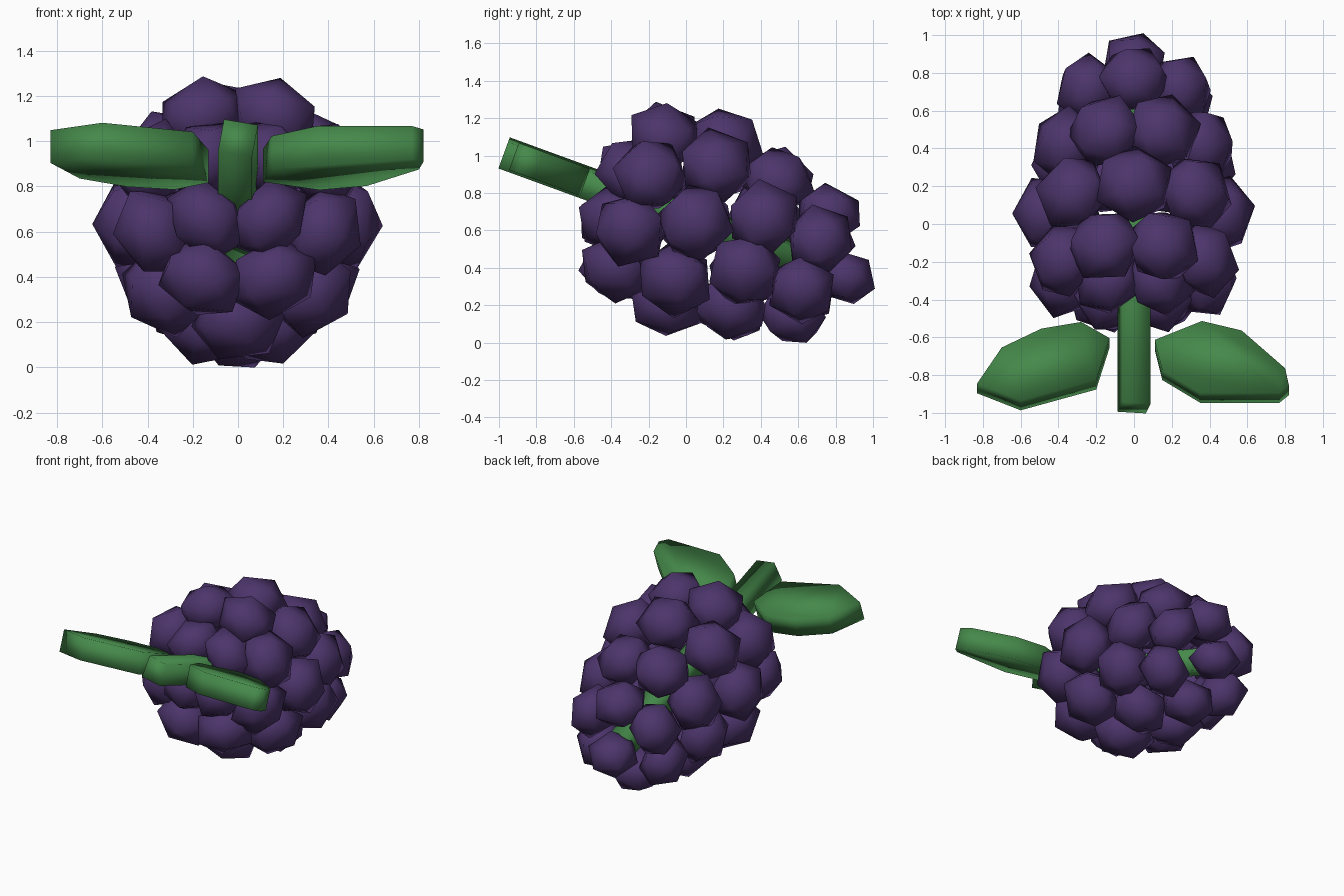
import bpy
import bmesh
import math
import random
from mathutils import Euler, Matrix, Vector

random.seed(11)
if "Cube" in bpy.data.objects:
    bpy.data.objects.remove(bpy.data.objects["Cube"])


def make_material(name, color):
    mat = bpy.data.materials.new(name)
    mat.use_nodes = True
    mat.diffuse_color = color
    mat.node_tree.nodes["Principled BSDF"].inputs["Base Color"].default_value = color
    return mat


purple = make_material("berry purple", (0.073, 0.035, 0.148, 1))
green = make_material("leaf green", (0.06, 0.25, 0.069, 1))

# The fruit hangs along a tilted axis running from the stem down to the tip
tilt = math.radians(20)
centre = Vector((0, 0, 0.66))
along = Vector((0, math.cos(tilt), -math.sin(tilt)))
up = Vector((0, math.sin(tilt), math.cos(tilt)))
side = Vector((1, 0, 0))


def finish(bm, name, mat):
    bmesh.ops.recalc_face_normals(bm, faces=bm.faces)
    for face in bm.faces:
        face.smooth = True
    mesh = bpy.data.meshes.new(name)
    bm.to_mesh(mesh)
    bm.free()
    mesh.materials.append(mat)
    obj = bpy.data.objects.new(name, mesh)
    bpy.context.collection.objects.link(obj)
    return obj


def drupelet_ring(name, t, ring_radius, count, offset, size):
    """Ring of faceted beads around the axis, flattened towards it."""
    bm = bmesh.new()
    for i in range(count):
        a = math.tau * (i + offset) / count
        outward = up * math.cos(a) + side * math.sin(a)
        across = along.cross(outward)
        pos = centre + along * t + outward * ring_radius
        squash = Matrix((outward * 0.9, across * 1.1, along * 1.08)).transposed()
        turn = Euler([random.uniform(0, math.tau) for _ in range(3)]).to_matrix()
        bmesh.ops.create_icosphere(bm, subdivisions=1, radius=size,
                                   matrix=Matrix.Translation(pos) @ (squash @ turn).to_4x4())
    finish(bm, name, purple)


# Berry drupelets
drupelet_ring("collar_drupelets", -0.365, 0.20, 4, 0.5, 0.185)
drupelet_ring("shoulder_drupelets", -0.26, 0.41, 8, 0.5, 0.195)
drupelet_ring("middle_drupelets", 0.055, 0.465, 8, 0, 0.2)
drupelet_ring("lower_drupelets", 0.39, 0.395, 8, 0.5, 0.195)
drupelet_ring("end_drupelets", 0.71, 0.29, 6, 0, 0.18)
drupelet_ring("tip_drupelet", 0.905, 0, 1, 0, 0.165)

# Stem, which continues inside the fruit as its core
start, end = -1.035, 0.8
bm = bmesh.new()
frame = Matrix((side, up, along)).transposed().to_4x4()
bmesh.ops.create_cone(bm, cap_ends=True, segments=4, radius1=0.108, radius2=0.108,
                      depth=end - start,
                      matrix=Matrix.Translation(centre + along * (start + end) / 2) @ frame
                      @ Matrix.Rotation(math.radians(35), 4, "Z"))
finish(bm, "stem", green)


# Thick leaves lying in the plane of the stem
def leaf(name, outline):
    bm = bmesh.new()
    rings = []
    for height in (0.077, -0.077):
        ring = []
        for x, y in outline:
            pos = Vector((x, y, centre.z - y * math.tan(tilt))) + up * height
            ring.append(bm.verts.new(pos))
        rings.append(ring)
        bm.faces.new(ring)
    top, bottom = rings
    for i in range(len(outline)):
        bm.faces.new((top[i - 1], top[i], bottom[i], bottom[i - 1]))
    finish(bm, name, green)


leaf("left_leaf", [(0.11, -0.64), (0.36, -0.54), (0.57, -0.59), (0.8, -0.79),
                   (0.82, -0.88), (0.77, -0.92), (0.35, -0.92), (0.15, -0.8)])
leaf("right_leaf", [(-0.13, -0.63), (-0.28, -0.545), (-0.49, -0.58), (-0.7, -0.68),
                    (-0.83, -0.87), (-0.6, -0.96), (-0.2, -0.85)])
